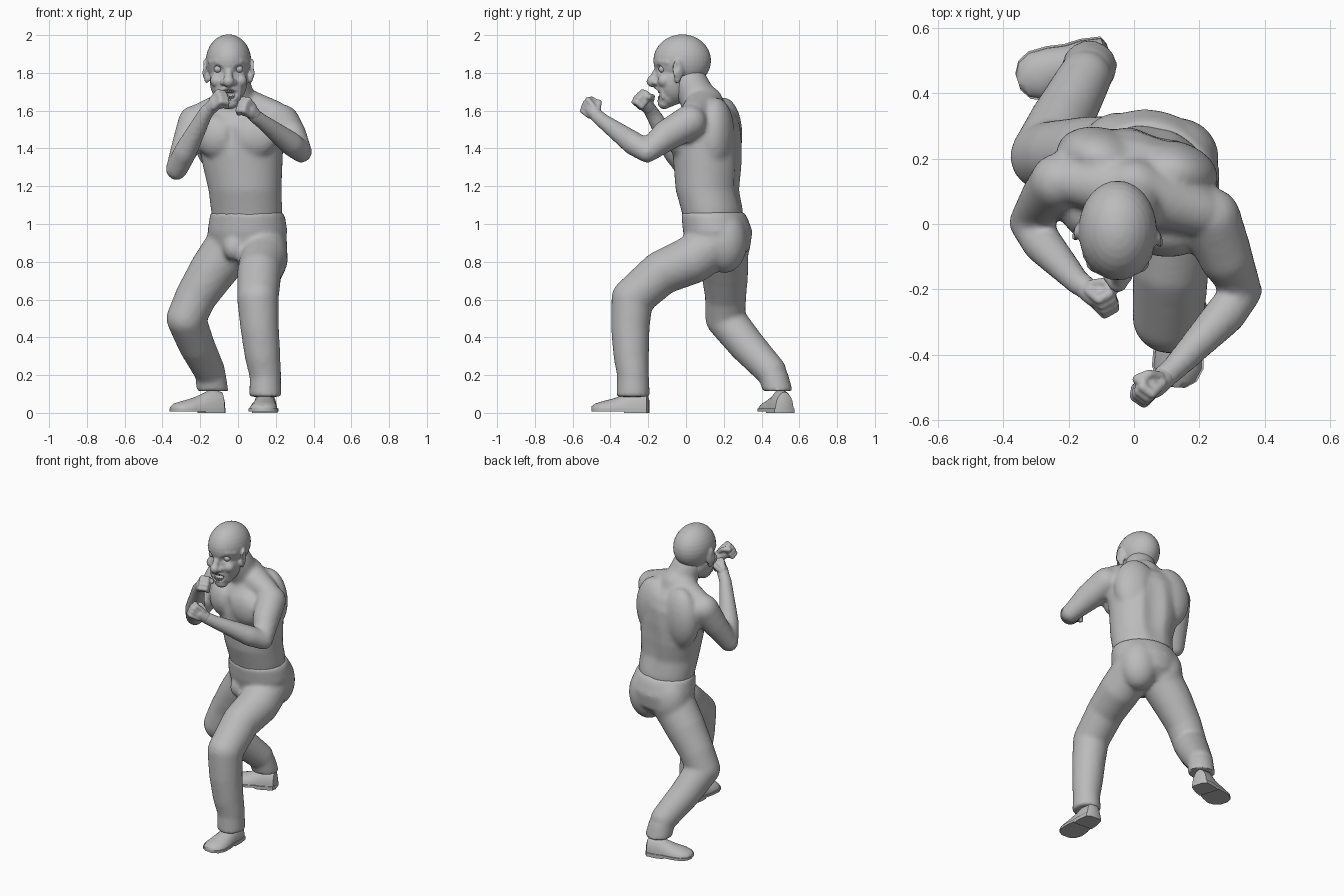
import bpy, bmesh, math
from mathutils import Vector, Matrix

if "Cube" in bpy.data.objects:
    bpy.data.objects.remove(bpy.data.objects["Cube"])

grey = bpy.data.materials.new("plain_grey")
grey.use_nodes = True
grey.diffuse_color = (0.5, 0.5, 0.5, 1)
grey.node_tree.nodes["Principled BSDF"].inputs["Base Color"].default_value = (0.5, 0.5, 0.5, 1)


def sides(r):
    return 12 if r < .03 else 20 if r < .1 else 32


def ball(bm, c, r, yaw=0.0):
    m = Matrix.Translation(c) @ Matrix.Rotation(math.radians(yaw), 4, 'Z') @ Matrix.Diagonal((*r, 1))
    n = sides(max(r))
    bmesh.ops.create_uvsphere(bm, u_segments=n, v_segments=n // 2, radius=1, matrix=m)


def limb(bm, nodes):
    """Chain of rounded, tapering segments through (x, y, z, radius) nodes."""
    for n in nodes:
        ball(bm, n[:3], (n[3],) * 3)
    for a, b in zip(nodes, nodes[1:]):
        p, q = Vector(a[:3]), Vector(b[:3])
        rot = (q - p).to_track_quat('Z', 'Y').to_matrix().to_4x4()
        bmesh.ops.create_cone(bm, cap_ends=True, segments=sides(a[3]), radius1=a[3], radius2=b[3],
                              depth=(q - p).length, matrix=Matrix.Translation((p + q) / 2) @ rot)


def loft(bm, rings, yaw, n=40):
    """Stacked level ellipses (x, y, z, half width, half depth)."""
    rot = Matrix.Rotation(math.radians(yaw), 3, 'Z')
    loops = []
    for x, y, z, a, b in rings:
        loops.append([bm.verts.new(Vector((x, y, z)) + rot @ Vector(
            (a * math.cos(k * math.tau / n), b * math.sin(k * math.tau / n), 0))) for k in range(n)])
    bridge(bm, loops)


def bridge(bm, loops):
    n = len(loops[0])
    for u, v in zip(loops, loops[1:]):
        for k in range(n):
            bm.faces.new((u[k], u[(k + 1) % n], v[(k + 1) % n], v[k]))
    bm.faces.new(loops[0][::-1])
    bm.faces.new(loops[-1])


def finish(name, bm, voxel=0, smooth=4, dents=()):
    """Turn the parts into one object, fuse them if asked, then press in dents."""
    bmesh.ops.recalc_face_normals(bm, faces=bm.faces)
    me = bpy.data.meshes.new(name)
    bm.to_mesh(me)
    bm.free()
    ob = bpy.data.objects.new(name, me)
    bpy.context.collection.objects.link(ob)
    if voxel:
        fuse = ob.modifiers.new("fuse", 'REMESH')
        fuse.mode, fuse.voxel_size = 'VOXEL', voxel
        relax = ob.modifiers.new("relax", 'SMOOTH')
        relax.factor, relax.iterations = 0.5, smooth
        ob.data = bpy.data.meshes.new_from_object(
            ob.evaluated_get(bpy.context.evaluated_depsgraph_get()))
        ob.modifiers.clear()
    for c, r, push in dents:
        c, push = Vector(c), Vector(push)
        for v in ob.data.vertices:
            o = v.co - c
            if abs(o.x) < r[0] and abs(o.z) < r[2]:
                d = (o.x / r[0]) ** 2 + (o.y / r[1]) ** 2 + (o.z / r[2]) ** 2
                v.co += push * max(0, 1 - d) ** 2
    ob.data.materials.clear()
    ob.data.materials.append(grey)
    bpy.ops.object.select_all(action='DESELECT')
    ob.select_set(True)
    bpy.context.view_layer.objects.active = ob
    bpy.ops.object.shade_smooth_by_angle(angle=math.radians(50))


# Bare torso with chest, back, shoulders, neck and arms
bm = bmesh.new()
loft(bm, [(.05, .15, .98, .18, .15), (.045, .137, 1.08, .191, .162), (.037, .114, 1.18, .195, .167),
          (.025, .115, 1.3, .212, .177), (.015, .11, 1.42, .226, .182), (0, .11, 1.52, .237, .172),
          (0, .115, 1.59, .22, .135), (0, .1, 1.65, .13, .09)], -15)
ball(bm, (.085, -.03, 1.465), (.125, .07, .115), -8)
ball(bm, (-.12, .015, 1.465), (.11, .075, .115), -25)
for x, y in ((-.1, .2), (.12, .16)):
    ball(bm, (x, y, 1.47), (.14, .095, .2), -15)
limb(bm, [(-.19, .13, 1.575, .07), (0, .1, 1.635, .1), (.19, .04, 1.58, .075)])
limb(bm, [(0, .085, 1.62, .1), (-.03, .02, 1.75, .094)])
limb(bm, [(.235, .02, 1.54, .092), (.28, -.1, 1.47, .084), (.335, -.205, 1.382, .058),
          (.28, -.275, 1.425, .064), (.125, -.44, 1.545, .04), (.085, -.475, 1.575, .038)])
limb(bm, [(-.23, .13, 1.54, .088), (-.27, .08, 1.43, .078), (-.325, .005, 1.29, .058),
          (-.28, -.06, 1.38, .062), (-.17, -.18, 1.59, .039), (-.14, -.2, 1.62, .037)])
finish("torso_and_arms", bm, .013, 7,
       [((.07, .29, 1.3), (.09, .14, .32), (0, -.022, 0)),
        ((-.035, -.09, 1.47), (.035, .08, .14), (0, .012, 0))])

# Trousers: hips and two legs in a wide stance, with straight cuffs
bm = bmesh.new()
loft(bm, [(.045, .17, .8, .12, .1), (.05, .172, .87, .19, .165), (.05, .168, .96, .214, .182),
          (.05, .152, 1.03, .203, .173), (.047, .14, 1.065, .194, .165)], -15)
limb(bm, [(.13, .16, .9, .13), (.135, .03, .81, .128), (.113, -.13, .742, .117), (.105, -.285, .605, .11),
          (.115, -.295, .45, .102), (.13, -.29, .3, .094), (.145, -.28, .2, .085)])
limb(bm, [(-.04, .195, .88, .135), (-.135, .205, .75, .125), (-.22, .21, .62, .11), (-.275, .207, .5, .104),
          (-.22, .32, .36, .096), (-.15, .45, .22, .083)])
loft(bm, [(.145, -.28, .085, .086, .088), (.145, -.28, .2, .082, .084)], 0)
loft(bm, [(-.135, .485, .115, .085, .08), (-.145, .46, .21, .08, .08)], 0)
for x, y in ((-.04, .222), (.135, .205)):
    ball(bm, (x, y, .91), (.125, .12, .17), -15)
ball(bm, (-.02, .05, .875), (.06, .06, .07))
finish("trousers", bm, .013, 7)


# Shoes: rounded upper, flat sole and heel block
def shoe(side, heel, toe):
    heel, toe = Vector((*heel, 0)), Vector((*toe, 0))
    f = toe - heel
    s = f.normalized().cross(Vector((0, 0, 1)))
    shape = [(0, .025, .07), (.04, .05, .11), (.25, .062, .125), (.42, .062, .1), (.6, .072, .078),
             (.8, .074, .062), (.93, .056, .05), (1, .022, .035)]
    bm = bmesh.new()
    bridge(bm, [[bm.verts.new(heel + f * t + s * w * math.cos(k * math.pi / 12) + Vector(
        (0, 0, .018 + (h - .018) * math.sin(k * math.pi / 12))))
        for k in range(13)] for t, w, h in shape])
    finish(side + "_shoe_upper", bm)
    for part, low, top, rows in (("sole", .008, .024, shape), ("heel", 0, .018, shape[:4])):
        bm = bmesh.new()
        edge = [heel + f * t + s * (w + .005) for t, w, h in rows]
        edge += [heel + f * t - s * (w + .005) for t, w, h in rows[::-1]]
        bridge(bm, [[bm.verts.new(p + Vector((0, 0, z))) for p in edge] for z in (low, top)])
        finish(side + "_shoe_" + part, bm)


shoe("left", (.148, -.195), (.13, -.5))
shoe("right", (-.075, .525), (-.355, .435))


# Fists: palm, four curled fingers and a thumb
def fist(side, wrist, c, palm):
    c, wrist = Vector(c), Vector(wrist)
    f = (c - wrist).normalized()
    p = Vector(palm)
    p = (p - f * p.dot(f)).normalized()
    s = f.cross(p)
    bm = bmesh.new()

    def path(rows, r):
        limb(bm, [(*(c + f * a + p * b + s * d), r) for a, b, d in rows])

    path([(-.06, 0, 0), (-.02, 0, 0)], .036)
    path([(0, .008, -.018), (0, .008, .018)], .028)
    for i in range(4):
        d = (i - 1.5) * .023
        length = .036 - .005 * abs(i - 1.3)
        path([(-.03, -.012, d * .8), (length, -.015, d), (length + .008, .02, d), (.01, .038, d)], .015)
    up = 1 if s.z > 0 else -1
    path([(-.04, .01, up * .03), (-.005, .035, up * .045), (.025, .05, up * .025)], .0155)
    finish(side + "_fist", bm, .006, 2)


fist("left", (.115, -.45, 1.552), (.05, -.508, 1.612), (-.7, .6, 0))
fist("right", (-.16, -.185, 1.6), (-.105, -.23, 1.652), (.7, .5, -.2))

# Head: skull, jaw, brows, nose, cheeks, lips and ears
X = -.05
MZ = 1.685
bm = bmesh.new()
ball(bm, (X, -.02, 1.865), (.12, .153, .139))
ball(bm, (X, -.065, 1.76), (.1, .095, .13))
ball(bm, (X, -.02, 1.74), (.092, .1, .09))
ball(bm, (X, -.095, 1.68), (.068, .062, .062))
ball(bm, (X + .005, -.115, 1.64), (.045, .035, .032))
limb(bm, [(X, -.148, 1.82, .018), (X, -.168, 1.78, .022), (X, -.178, 1.755, .031)])
for k in (-1, 1):
    limb(bm, [(X + k * .018, -.15, 1.838, .015), (X + k * .06, -.135, 1.862, .018),
              (X + k * .095, -.095, 1.855, .014)])
    ball(bm, (X + k * .06, -.115, 1.758), (.038, .036, .036))
    ball(bm, (X + k * .028, -.16, 1.75), (.018, .022, .017))
    limb(bm, [(X + k * .03, -.15, 1.745, .009), (X + k * .058, -.13, 1.72, .01),
              (X + k * .06, -.12, 1.67, .009)])
    ball(bm, (X + k * .122, -.03 - k * .01, 1.82), (.013, .035, .055), k * 25)
    ball(bm, (X + k * .115, -.035 - k * .01, 1.775), (.015, .018, .03))
lips = []
for i in range(17):
    dx, dz = .05 * math.cos(i * math.tau / 16), .031 * math.sin(i * math.tau / 16)
    lips.append((X + dx, -.15 + 8 * dx * dx + .2 * (.03 - dz) - .006, MZ + dz + 4 * dx * dx, .0085))
limb(bm, lips)
dents = [((X, -.155, MZ), (.05, .07, .032), (0, .05, 0))]
dents += [((X + k * .056, -.145, 1.82), (.034, .05, .028), (0, .025, 0)) for k in (-1, 1)]
dents += [((X + k * .136, -.045 - k * .01, 1.83), (.03, .025, .035), (-k * .009, 0, 0)) for k in (-1, 1)]
finish("head", bm, .0065, 4, dents)

# Eyes and two rows of teeth
for side, k in (("right", -1), ("left", 1)):
    bm = bmesh.new()
    ball(bm, (X + k * .056, -.124, 1.82), (.022, .022, .02))
    finish(side + "_eye", bm)
bm = bmesh.new()
for i in range(-3, 4):
    dx = i * .0105
    for dz in (.019, -.017):
        ball(bm, (X + dx, -.143 + 8 * dx * dx, MZ + dz + 4 * dx * dx), (.0052, .006, .011))
finish("teeth", bm)
